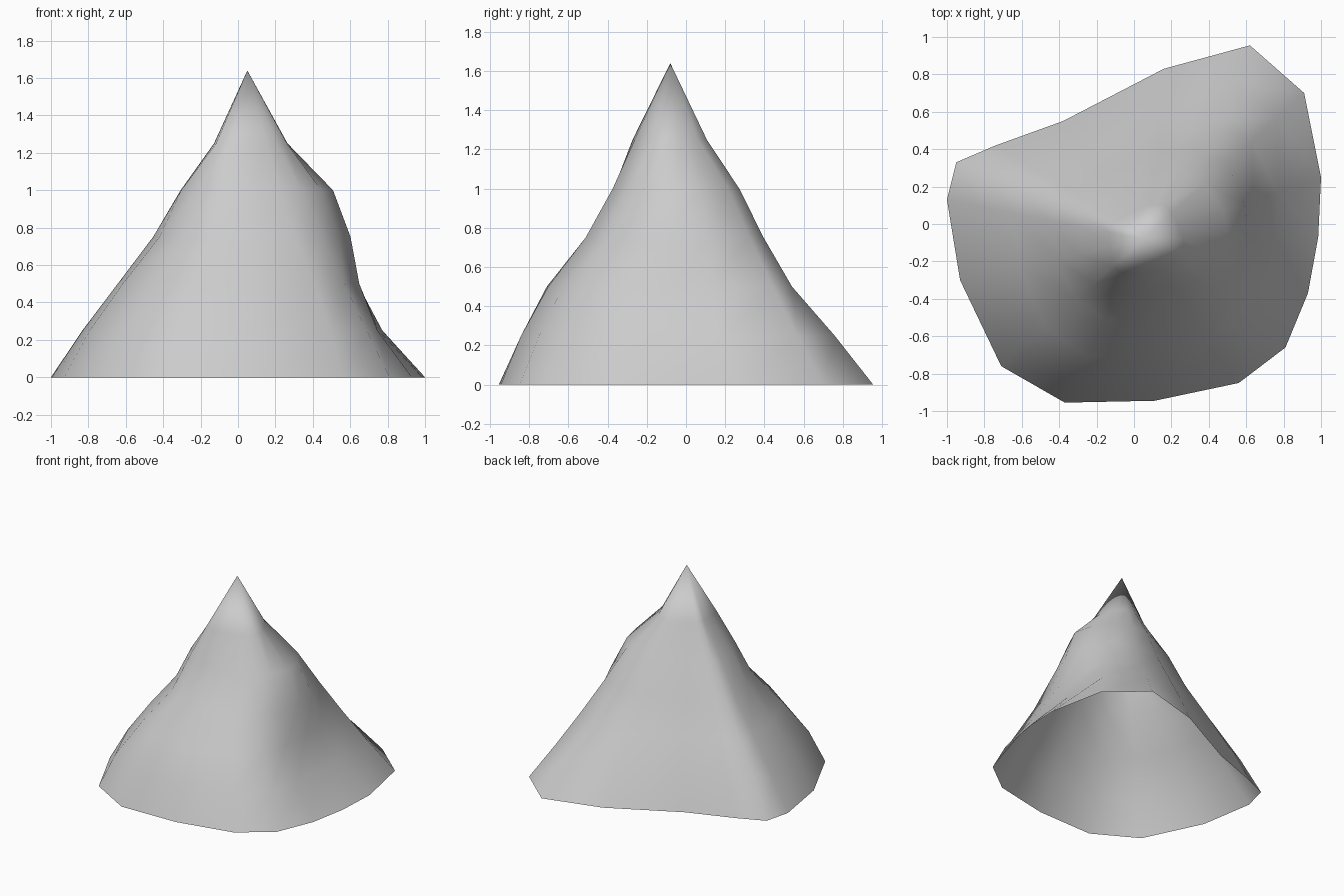
import bpy, bmesh
from mathutils import Vector

if "Cube" in bpy.data.objects:
    bpy.data.objects.remove(bpy.data.objects["Cube"])

# Base outline (x, y), clockwise from the left
OUTLINE = [(-1, .13), (-.95, .33), (-.74, .42), (-.38, .55), (.16, .83), (.62, .955),
           (.91, .70), (1, .25), (.985, -.07), (.93, -.37), (.81, -.66), (.56, -.85),
           (.11, -.945), (-.37, -.955), (-.71, -.76), (-.93, -.30)]
PEAK = Vector((.05, -.08, 1.64))

# Height of each contour, and its reach in percent from the peak axis to the outline
CONTOURS = {
    .25: [84, 85, 86, 87, 85, 81, 83, 76, 75, 79, 84, 87, 88, 87, 88, 86],
    .50: [66, 67, 69, 70, 68, 60, 67, 62, 64, 64, 68, 71, 72, 72, 69, 68],
    .75: [48, 49, 51, 53, 51, 46, 52, 57, 59, 56, 53, 50, 50, 49, 47, 48],
    1.0: [34, 34, 37, 39, 38, 34, 38, 45, 49, 45, 38, 34, 34, 33, 35, 36],
    1.25: [17, 17, 18, 20, 20, 18, 18, 20, 23, 24, 21, 20, 21, 22, 22, 18],
}


def add_ring(bm, z, reach):
    axis = Vector((PEAK.x, PEAK.y))
    ring = []
    for point, r in zip(OUTLINE, reach):
        p = axis.lerp(Vector(point), r / 100)
        ring.append(bm.verts.new((p.x, p.y, z)))
    return ring


# Mountain shell: stacked contours, open underneath, closed by the peak
bm = bmesh.new()
rings = [add_ring(bm, 0, [100] * len(OUTLINE))]
rings += [add_ring(bm, z, reach) for z, reach in CONTOURS.items()]
n = len(OUTLINE)
for low, high in zip(rings, rings[1:]):
    for i in range(n):
        j = (i + 1) % n
        bm.faces.new((low[j], low[i], high[i], high[j]))
peak = bm.verts.new(PEAK)
for i in range(n):
    bm.faces.new((rings[-1][(i + 1) % n], rings[-1][i], peak))
for face in bm.faces:
    face.smooth = True

mesh = bpy.data.meshes.new("mountain")
bm.to_mesh(mesh)
bm.free()
mountain = bpy.data.objects.new("mountain", mesh)
bpy.context.collection.objects.link(mountain)
